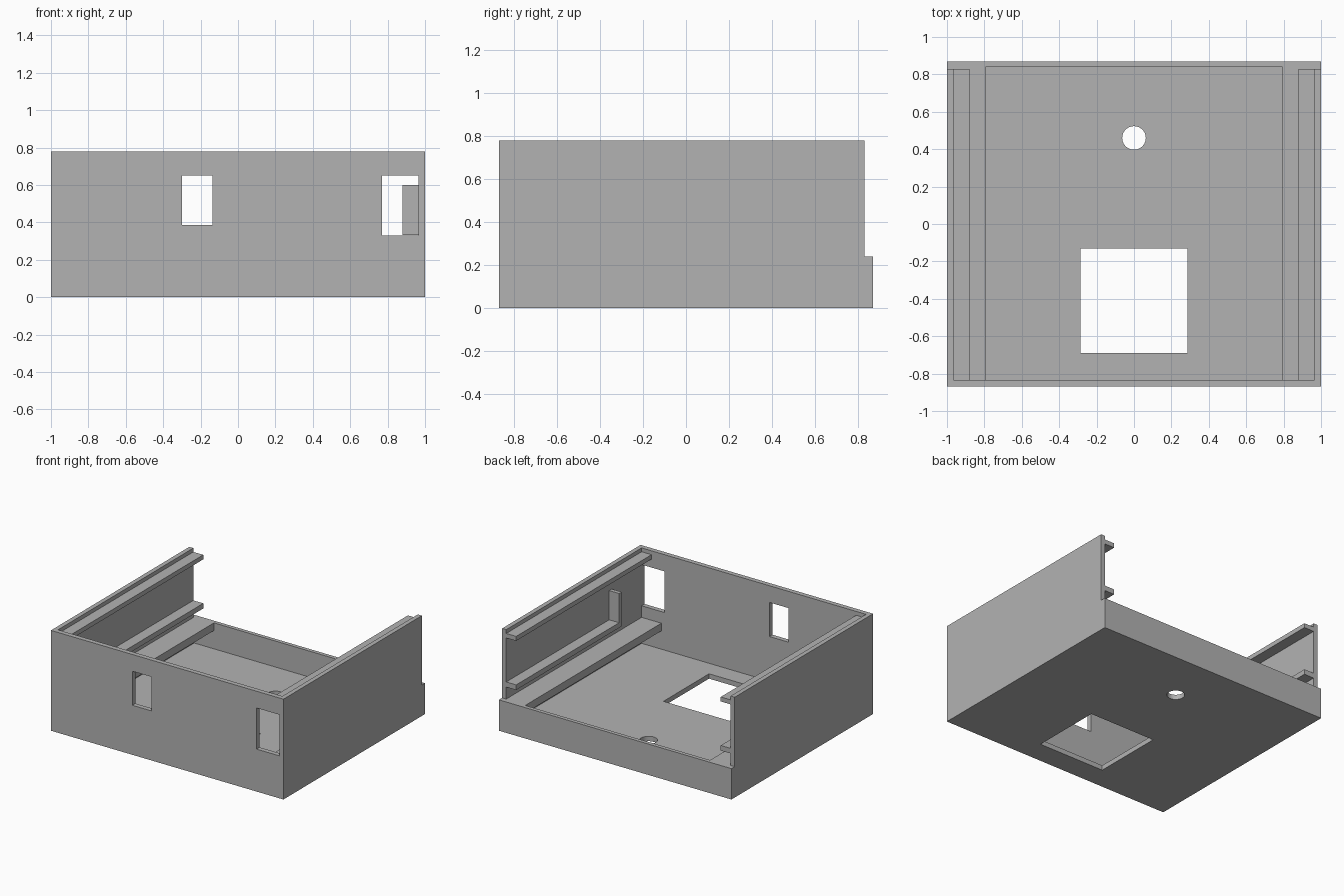
import bpy
import bmesh
from mathutils import Vector, Matrix

cube = bpy.data.objects.get("Cube")
if cube:
    bpy.data.objects.remove(cube, do_unlink=True)

grey = bpy.data.materials.new("plain grey")
grey.use_nodes = True
colour = (0.45, 0.45, 0.45, 1)
grey.diffuse_color = colour
grey.node_tree.nodes["Principled BSDF"].inputs["Base Color"].default_value = colour


def add_object(name, bm):
    mesh = bpy.data.meshes.new(name)
    bm.to_mesh(mesh)
    bm.free()
    mesh.materials.append(grey)
    obj = bpy.data.objects.new(name, mesh)
    bpy.context.collection.objects.link(obj)
    return obj


def box(name, x, y, z):
    """Box from its (low, high) range on each axis."""
    low, high = (Vector(c) for c in zip(x, y, z))
    bm = bmesh.new()
    bmesh.ops.create_cube(bm, size=1)
    size = Matrix.Diagonal((high - low).to_4d())
    bm.transform(Matrix.Translation((low + high) / 2) @ size)
    return add_object(name, bm)


def cylinder(name, centre, radius, depth):
    bm = bmesh.new()
    bmesh.ops.create_cone(bm, cap_ends=True, segments=48, radius1=radius,
                          radius2=radius, depth=depth)
    bm.transform(Matrix.Translation(centre))
    return add_object(name, bm)


def cut(obj, cutter):
    cutter.hide_render = True
    mod = obj.modifiers.new("cut", 'BOOLEAN')
    mod.operation = 'DIFFERENCE'
    mod.solver = 'EXACT'
    mod.object = cutter
    bpy.context.view_layer.objects.active = obj
    bpy.ops.object.modifier_apply(modifier=mod.name)
    bpy.data.objects.remove(cutter, do_unlink=True)


INNER = 0.965    # inside of the side walls
FRONT = -0.833   # inside of the front wall
REAR = 0.83      # rear end of the side walls
FLOOR = 0.038
LEDGE = 0.24     # top of the low rear wall

# Open case: hollow block with a low rear wall
case = box("case", (-1, 1), (-0.87, 0.87), (0, 0.78))
cut(case, box("hollow", (-INNER, INNER), (FRONT, 0.84), (FLOOR, 1)))
cut(case, box("rear_notch", (-1.1, 1.1), (REAR, 1), (LEDGE, 1)))

# Front windows
cut(case, box("window", (-0.3, -0.135), (-1, -0.8), (0.385, 0.65)))
cut(case, box("side_window", (0.77, INNER), (-1, -0.8), (0.33, 0.65)))

# Floor openings
cut(case, box("square_opening", (-0.285, 0.285), (-0.69, -0.13), (-0.1, 0.1)))
cut(case, cylinder("round_opening", (0, 0.46, 0), 0.063, 0.2))

# Shelves and guide rails on both side walls
STOP = -0.467    # the lower left rail ends here, behind the side window
for side, sign in (("left", 1), ("right", -1)):
    def across(inner_edge):
        return sorted((sign * inner_edge, sign * INNER))

    box(side + "_shelf", across(0.795), (FRONT, 0.84), (0.18, LEDGE))
    box(side + "_upper_rail", across(0.88), (FRONT, REAR), (0.715, 0.75))
    start = STOP if sign > 0 else FRONT
    box(side + "_lower_rail", across(0.88), (start, REAR), (0.333, 0.373))

# Upright stop plate at the front end of the lower left rail
box("stop_plate", (0.88, INNER), (STOP, STOP + 0.032), (0.373, 0.6))
